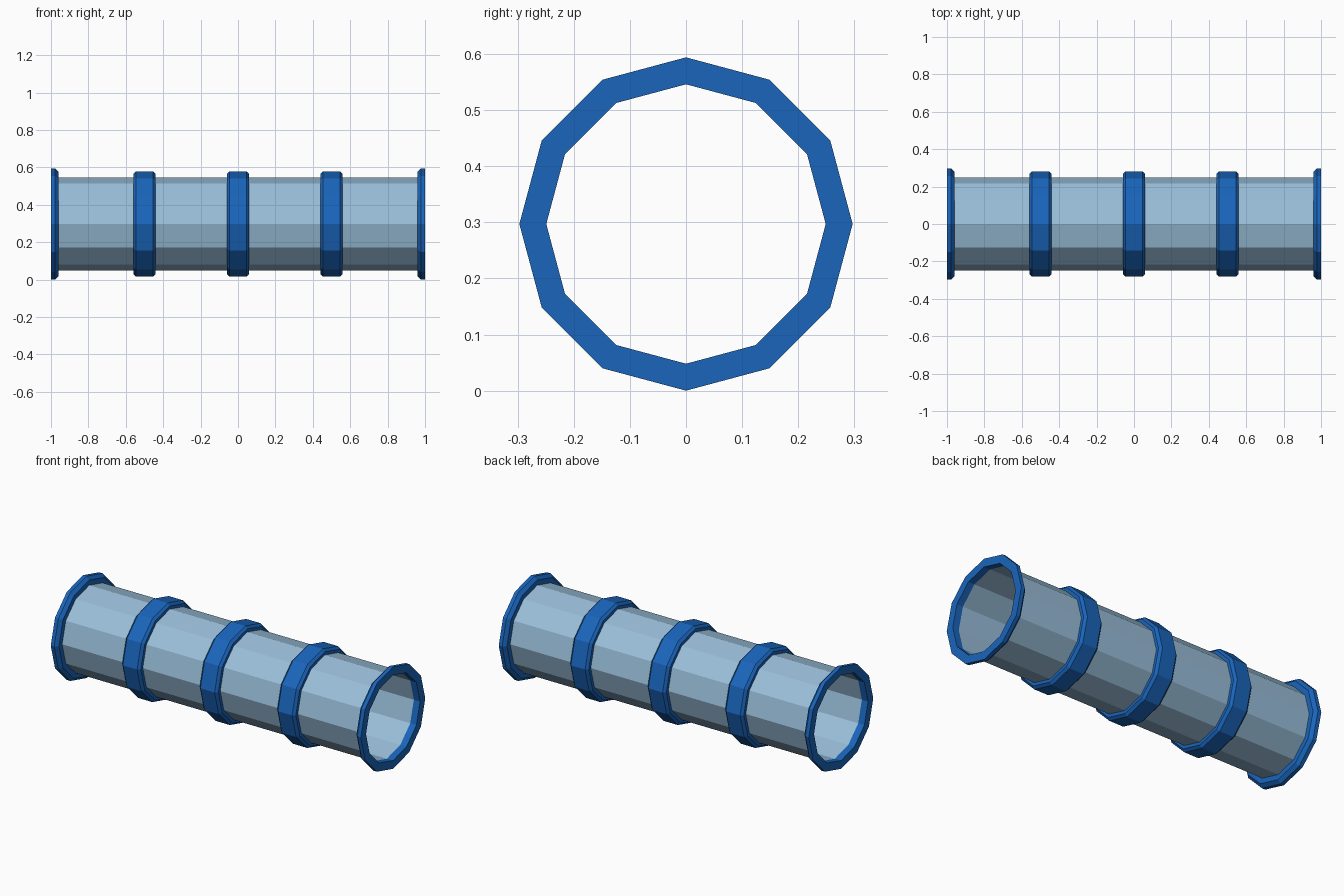
import bpy
from math import sin, cos, pi

if "Cube" in bpy.data.objects:
    bpy.data.objects.remove(bpy.data.objects["Cube"])

SIDES = 12
CENTER_Z = 0.297


def material(name, color):
    m = bpy.data.materials.new(name)
    m.diffuse_color = color
    m.use_nodes = True
    m.node_tree.nodes["Principled BSDF"].inputs["Base Color"].default_value = m.diffuse_color
    return m


pale = material("pale_blue", (0.32, 0.52, 0.70, 1))
blue = material("strong_blue", (0.01, 0.13, 0.50, 1))


def lathe(name, profile, mat, closed=False):
    """Spin (x, radius) points around the pipe axis."""
    n = len(profile)
    verts = [(x, r * cos(2 * pi * k / SIDES), CENTER_Z + r * sin(2 * pi * k / SIDES))
             for k in range(SIDES) for x, r in profile]
    faces = []
    for k in range(SIDES):
        a, b = k * n, (k + 1) % SIDES * n
        for i in range(n if closed else n - 1):
            j = (i + 1) % n
            faces.append((a + i, a + j, b + j, b + i))
    mesh = bpy.data.meshes.new(name)
    mesh.from_pydata(verts, [], faces)
    # outward normals for profiles running in +x along the outside
    mesh.flip_normals()
    mesh.materials.append(mat)
    obj = bpy.data.objects.new(name, mesh)
    bpy.context.collection.objects.link(obj)
    return obj


# thin open pipe wall
lathe("pipe_wall", [(-0.96, 0.249), (0.96, 0.249)], pale)

# chamfered bands around the pipe
for label, x in (("left", -0.5), ("middle", 0.0), ("right", 0.5)):
    lathe(label + "_band", [(x - 0.06, 0.249), (x - 0.06, 0.267), (x - 0.046, 0.281),
                            (x + 0.046, 0.281), (x + 0.06, 0.267), (x + 0.06, 0.249)], blue)

# end flanges, chamfered on the inward side
flange = [(-1, 0.249), (-1, 0.297), (-0.978, 0.297), (-0.96, 0.279), (-0.96, 0.249)]
lathe("left_flange", flange, blue, closed=True)
lathe("right_flange", [(-x, r) for x, r in reversed(flange)], blue, closed=True)
